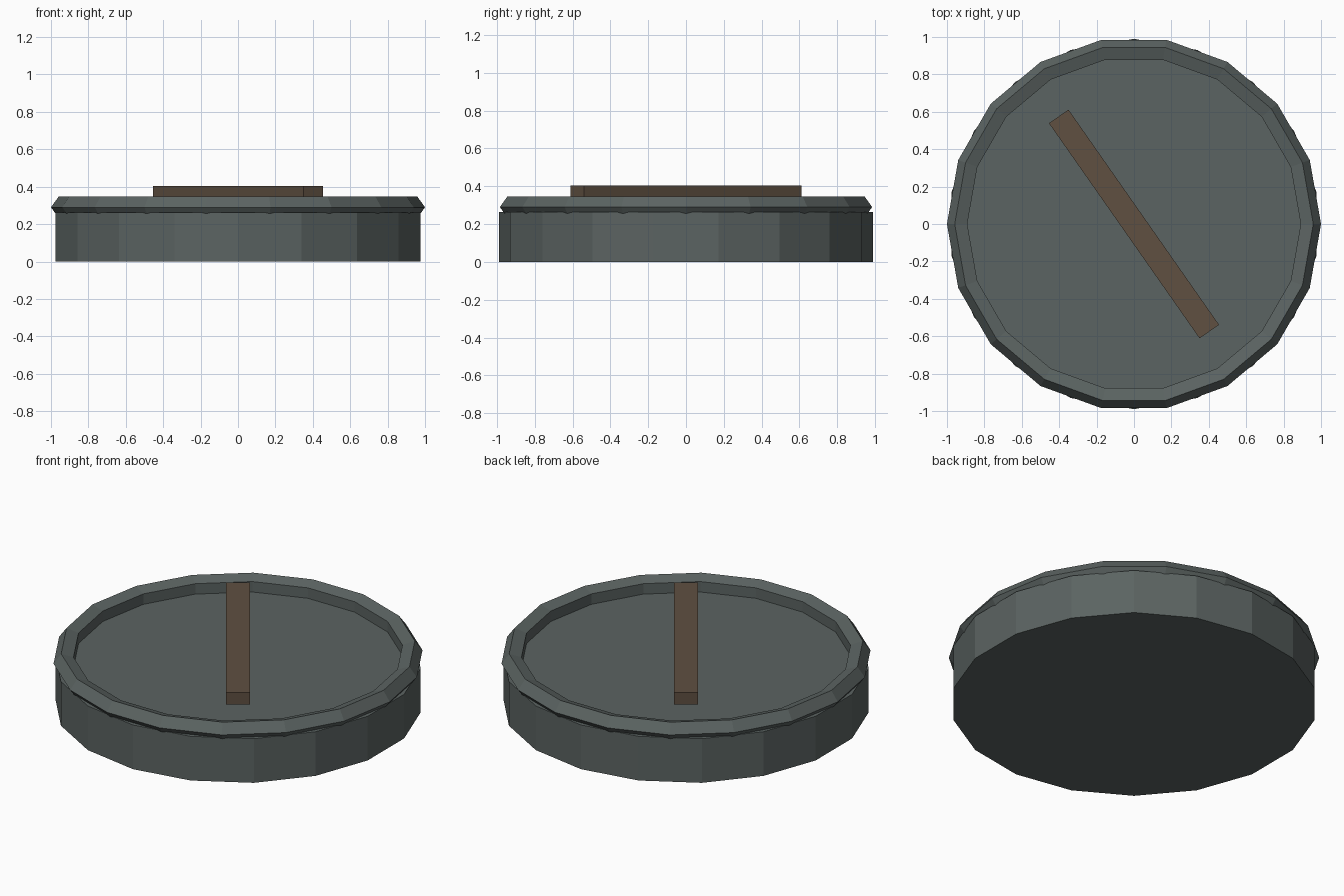
import bpy, math

if "Cube" in bpy.data.objects:
    bpy.data.objects.remove(bpy.data.objects["Cube"])


def material(name, rgb):
    m = bpy.data.materials.new(name)
    m.diffuse_color = (*rgb, 1.0)
    m.use_nodes = True
    m.node_tree.nodes["Principled BSDF"].inputs["Base Color"].default_value = m.diffuse_color
    return m


def finish(name, mat):
    ob = bpy.context.object
    ob.name = name
    ob.data.materials.append(mat)
    return ob


grey = material("slate grey", (0.105, 0.126, 0.122))
brown = material("dark brown", (0.116, 0.079, 0.053))

# Solid round base, 18 sides, corner on the y axis
H = 0.263
bpy.ops.mesh.primitive_cylinder_add(vertices=18, radius=0.99, depth=H,
                                    location=(0, 0, H / 2))
finish("round_base", grey)

# Raised rim with a five-sided section, corner on the x axis
bpy.ops.mesh.primitive_torus_add(major_segments=18, minor_segments=5,
                                 major_radius=0.94, minor_radius=0.06,
                                 location=(0, 0, 0.29))
finish("rim", grey)

# Diagonal bar held just above the recessed floor
bpy.ops.mesh.primitive_cube_add(size=1, location=(0, 0, 0.369),
                                rotation=(0, 0, math.radians(-55)))
bar = finish("diagonal_bar", brown)
bar.scale = (1.404, 0.127, 0.072)
